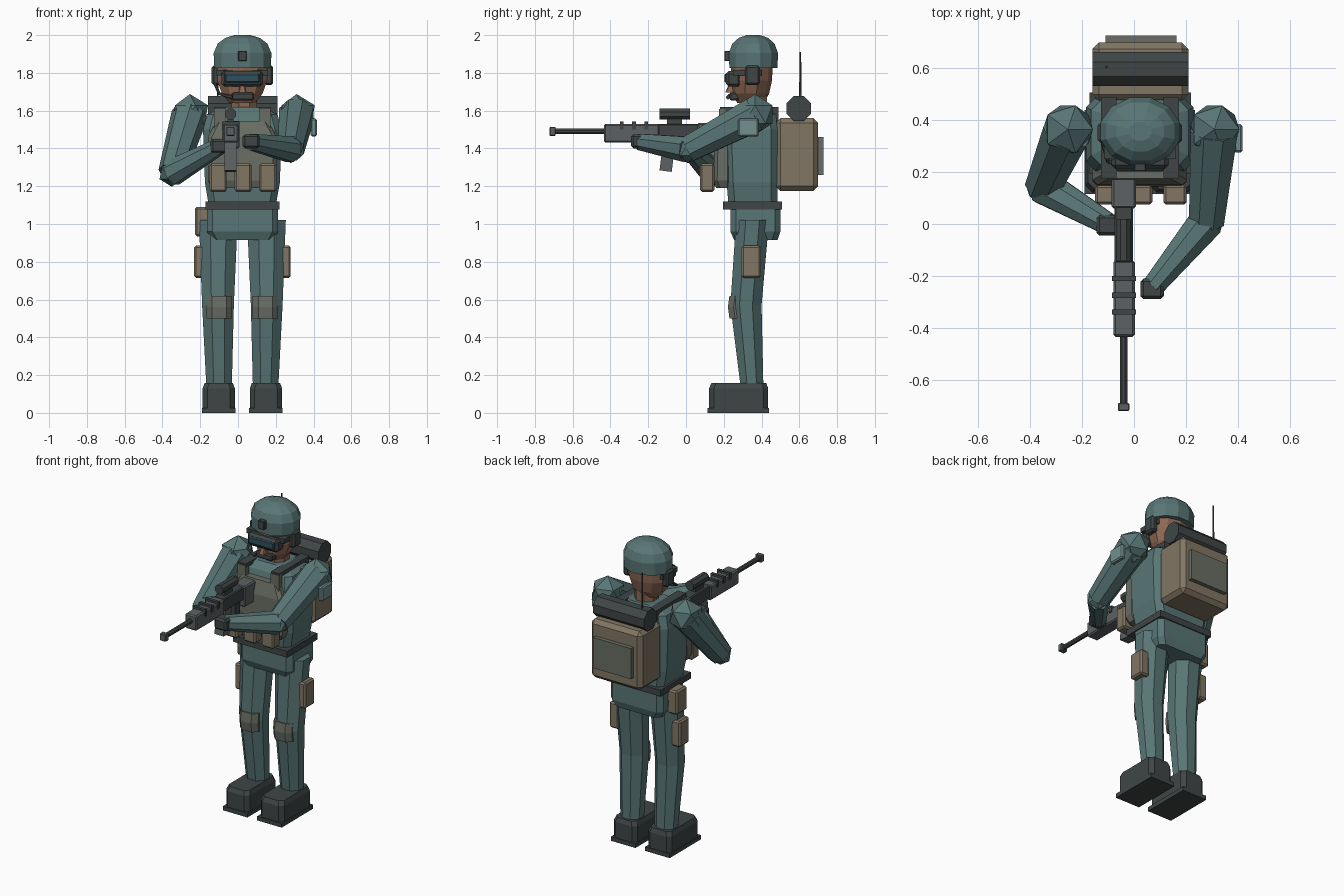
import bpy, bmesh, math
from mathutils import Vector

MID = 0.023  # body centre line in x


def mat(name, r, g, b):
    m = bpy.data.materials.new(name)
    m.diffuse_color = (r, g, b, 1)
    return m


CLOTH = mat("cloth", 0.10, 0.18, 0.18)
PATCH = mat("patch", 0.17, 0.28, 0.27)
TAN = mat("tan", 0.22, 0.18, 0.125)
OLIVE = mat("olive", 0.14, 0.155, 0.125)
DARK = mat("dark", 0.05, 0.06, 0.06)
METAL = mat("metal", 0.11, 0.12, 0.125)
SKIN = mat("skin", 0.26, 0.135, 0.085)
LENS = mat("lens", 0.03, 0.08, 0.11)


def finish(name, bm, material):
    bmesh.ops.recalc_face_normals(bm, faces=bm.faces)
    me = bpy.data.meshes.new(name)
    bm.to_mesh(me)
    bm.free()
    me.materials.append(material)
    ob = bpy.data.objects.new(name, me)
    bpy.context.collection.objects.link(ob)
    return ob


def box(name, x, y, z, material, bevel=0.0):
    """Box from (min, max) ranges, with optional chamfered edges."""
    bm = bmesh.new()
    bmesh.ops.create_cube(bm, size=1)
    for v in bm.verts:
        v.co = [(a + b) / 2 + c * (b - a) for (a, b), c in zip((x, y, z), v.co)]
    if bevel:
        bmesh.ops.bevel(bm, geom=bm.edges[:], offset=bevel, segments=1, affect='EDGES')
    return finish(name, bm, material)


def skin_rings(name, rings, material):
    """Join rings of points into a closed solid."""
    bm = bmesh.new()
    rows = [[bm.verts.new(p) for p in ring] for ring in rings]
    n = len(rows[0])
    for a, b in zip(rows, rows[1:]):
        for i in range(n):
            bm.faces.new((a[i], a[(i + 1) % n], b[(i + 1) % n], b[i]))
    bm.faces.new(rows[0])
    bm.faces.new(rows[-1])
    return finish(name, bm, material)


def loft(name, levels, material, cut=0.0, n=8):
    """Stack of sections (z, x0, x1, y0, y1): cut rectangles, or n-gons if cut is 0."""
    rings = []
    for z, x0, x1, y0, y1 in levels:
        cx, cy, hx, hy = (x0 + x1) / 2, (y0 + y1) / 2, (x1 - x0) / 2, (y1 - y0) / 2
        if cut:
            k = min(cut, hx, hy)
            pts = [(hx, hy - k), (hx - k, hy), (k - hx, hy), (-hx, hy - k),
                   (-hx, k - hy), (k - hx, -hy), (hx - k, -hy), (hx, k - hy)]
        else:
            s = 1 / math.cos(math.pi / n)
            ang = [(i + 0.5) * math.tau / n for i in range(n)]
            pts = [(hx * s * math.cos(a), hy * s * math.sin(a)) for a in ang]
        rings.append([(cx + px, cy + py, z) for px, py in pts])
    return skin_rings(name, rings, material)


def tube(name, stops, material, n=8):
    """Faceted limb or bar through (point, radius) stops."""
    pts = [Vector(p) for p, r in stops]
    rings = []
    for i, (p, r) in enumerate(stops):
        d = (pts[min(i + 1, len(pts) - 1)] - pts[max(i - 1, 0)]).normalized()
        up = Vector((0, 0, 1)) if abs(d.z) < 0.95 else Vector((0, 1, 0))
        u = d.cross(up).normalized()
        w = u.cross(d)
        rings.append([pts[i] + r * (u * math.cos(a) + w * math.sin(a))
                      for a in ((k + 0.5) * math.tau / n for k in range(n))])
    return skin_rings(name, rings, material)


def ball(name, centre, radius, material):
    bm = bmesh.new()
    bmesh.ops.create_icosphere(bm, subdivisions=1, radius=radius)
    bmesh.ops.translate(bm, verts=bm.verts, vec=centre)
    return finish(name, bm, material)


# Legs, boots, knee pads and thigh pouches, on both sides of the centre line
for side, s in (("left", -1), ("right", 1)):
    def span(a, b):
        return tuple(sorted((MID + s * a, MID + s * b)))
    loft(side + "_boot", [(0.02, *span(0.04, 0.21), 0.122, 0.435), (0.13, *span(0.04, 0.21), 0.122, 0.435),
                          (0.158, *span(0.05, 0.20), 0.135, 0.425)], DARK, cut=0.025)
    box(side + "_sole", span(0.035, 0.213), (0.115, 0.44), (0, 0.027), DARK)
    loft(side + "_leg", [(0.13, *span(0.056, 0.19), 0.29, 0.41), (0.57, *span(0.045, 0.213), 0.235, 0.40),
                         (1.02, *span(0.025, 0.23), 0.265, 0.44)], CLOTH)
    loft(side + "_knee_pad", [(0.50, *span(0.055, 0.19), 0.23, 0.30), (0.56, *span(0.055, 0.19), 0.222, 0.30),
                              (0.62, *span(0.055, 0.19), 0.23, 0.30)], OLIVE, cut=0.03)
    box(side + "_thigh_pouch", span(0.19, 0.256), (0.295, 0.397), (0.715, 0.885), TAN, 0.01)
    # Ear cup and shoulder strap
    box(side + "_ear_cup", span(0.115, 0.163), (0.312, 0.392), (1.735, 1.84), DARK, 0.012)
    sx = span(0.09, 0.15)
    box(side + "_strap_front", sx, (0.175, 0.21), (1.45, 1.61), OLIVE)
    box(side + "_strap_top", sx, (0.18, 0.49), (1.595, 1.62), DARK)
    box(side + "_strap_back", sx, (0.455, 0.49), (1.45, 1.61), DARK)

# Pelvis, belt, torso
loft("pelvis", [(0.915, -0.14, 0.19, 0.255, 0.485), (0.96, -0.165, 0.213, 0.235, 0.50),
                (1.09, -0.165, 0.213, 0.235, 0.50)], CLOTH, cut=0.03)
box("belt", (-0.172, 0.22), (0.195, 0.507), (1.078, 1.12), DARK)
loft("torso", [(1.10, -0.155, 0.20, 0.225, 0.485), (1.22, -0.175, 0.222, 0.215, 0.485),
               (1.50, -0.185, 0.23, 0.205, 0.485), (1.58, -0.165, 0.21, 0.23, 0.475),
               (1.62, -0.08, 0.125, 0.27, 0.45)], CLOTH, cut=0.035)
box("hip_pouch", (-0.228, -0.15), (0.31, 0.42), (0.935, 1.09), TAN, 0.01)

# Vest with three pouches
loft("chest_plate", [(1.19, -0.14, 0.185, 0.16, 0.24), (1.23, -0.16, 0.205, 0.145, 0.24),
                     (1.46, -0.16, 0.205, 0.15, 0.24), (1.545, -0.115, 0.16, 0.175, 0.24)], OLIVE, cut=0.02)
for i in range(3):
    x = -0.15 + i * 0.1315
    box("vest_pouch", (x, x + 0.09), (0.075, 0.15), (1.17, 1.32), TAN, 0.01)

# Backpack, bedroll, antenna
box("backpack", (-0.16, 0.21), (0.475, 0.70), (1.175, 1.56), TAN, 0.025)
box("backpack_pocket", (-0.11, 0.163), (0.69, 0.727), (1.26, 1.46), OLIVE)
tube("bedroll", [((-0.16, 0.597, 1.612), 0.071), ((0.21, 0.597, 1.612), 0.071)], DARK)
tube("antenna", [((-0.107, 0.605, 1.55), 0.006), ((-0.107, 0.605, 1.91), 0.005)], DARK, 6)

# Head and face
loft("neck", [(1.55, -0.035, 0.10, 0.295, 0.43), (1.69, -0.035, 0.10, 0.295, 0.43)], SKIN)
loft("head", [(1.64, -0.045, 0.091, 0.275, 0.41), (1.69, -0.085, 0.13, 0.25, 0.435),
              (1.76, -0.11, 0.155, 0.243, 0.45), (1.87, -0.11, 0.155, 0.243, 0.455)], SKIN, n=10)
loft("nose", [(1.695, 0.002, 0.044, 0.208, 0.26), (1.75, 0.013, 0.033, 0.23, 0.26)], SKIN, cut=0.005)
box("moustache", (-0.035, 0.085), (0.23, 0.28), (1.655, 1.695), DARK, 0.008)
box("goggle_frame", (-0.087, 0.133), (0.212, 0.29), (1.727, 1.81), DARK, 0.015)
box("goggle_lens", (-0.07, 0.115), (0.203, 0.23), (1.748, 1.795), LENS, 0.006)
box("goggle_band", (-0.115, 0.16), (0.25, 0.40), (1.785, 1.815), DARK)
tube("microphone_boom", [((-0.125, 0.33, 1.75), 0.008), ((-0.10, 0.24, 1.69), 0.008),
                         ((-0.03, 0.222, 1.67), 0.011)], DARK, 6)

# Helmet
loft("helmet", [(z, MID + 0.001 - 0.153 * f, MID + 0.001 + 0.153 * f, 0.357 - 0.13 * f, 0.357 + 0.13 * f)
                for z, f in ((1.825, 0.98), (1.905, 1.0), (1.955, 0.86), (1.985, 0.6), (2.0, 0.28))],
     CLOTH, n=12)
box("helmet_mount", (0.0, 0.046), (0.203, 0.245), (1.862, 1.917), DARK, 0.004)

# Arms: shoulder, elbow and hand positions
arms = {"left": ((-0.255, 0.365, 1.58), (-0.35, 0.145, 1.27), (-0.10, 0.0, 1.41)),
        "right": ((0.31, 0.365, 1.58), (0.28, 0.01, 1.395), (0.07, -0.245, 1.435))}
for side, (sh, el, ha) in arms.items():
    ball(side + "_shoulder", sh, 0.108, CLOTH)
    tube(side + "_upper_arm", [(sh, 0.098), (el, 0.073)], CLOTH)
    ball(side + "_elbow", el, 0.073, CLOTH)
    tube(side + "_forearm", [(el, 0.073), (ha, 0.046)], CLOTH)
    x, y, z = ha
    box(side + "_glove", (x - 0.045, x + 0.045), (y - 0.045, y + 0.035), (z - 0.035, z + 0.04), DARK, 0.012)
box("shoulder_patch", (0.385, 0.418), (0.275, 0.385), (1.463, 1.558), PATCH, 0.008)

# Rifle
GX = -0.04
tube("barrel", [((GX, -0.70, 1.49), 0.016), ((GX, -0.40, 1.49), 0.016)], DARK)
box("muzzle", (GX - 0.022, GX + 0.022), (-0.722, -0.69), (1.466, 1.514), METAL, 0.004)
box("handguard", (-0.08, 0.003), (-0.435, -0.14), (1.432, 1.53), METAL, 0.008)
for y in (-0.34, -0.275, -0.21):
    box("handguard_rib", (-0.085, 0.008), (y - 0.01, y + 0.01), (1.50, 1.543), DARK)
box("receiver", (-0.075, -0.003), (-0.15, 0.07), (1.445, 1.53), DARK, 0.006)
box("stock", (-0.086, 0.008), (0.06, 0.18), (1.40, 1.535), METAL, 0.008)
tube("magazine", [((GX, -0.085, 1.46), 0.046), ((GX, -0.108, 1.28), 0.046)], METAL, 4)
box("pistol_grip", (-0.065, -0.015), (-0.01, 0.04), (1.34, 1.46), DARK)
tube("scope", [((GX, -0.14, 1.582), 0.031), ((GX, 0.02, 1.582), 0.031)], DARK)
box("scope_mount", (-0.055, -0.025), (-0.10, -0.02), (1.52, 1.56), DARK)
